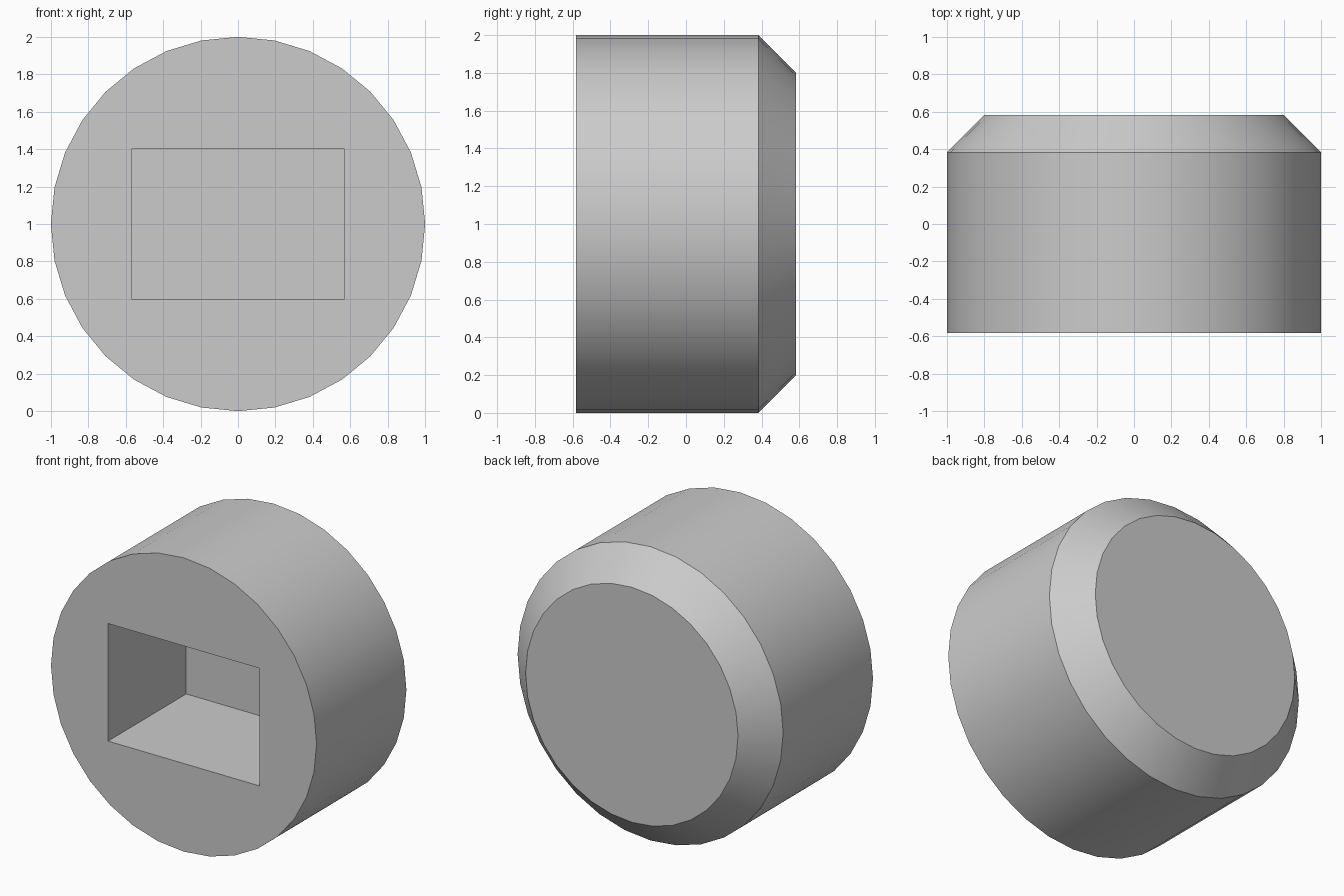
import bpy, bmesh
from math import radians, sin, cos, tau

if "Cube" in bpy.data.objects:
    bpy.data.objects.remove(bpy.data.objects["Cube"])

SIDES = 32
HALF = 0.583      # half depth along y
CHAMFER = 0.2


def add_object(name, bm):
    bmesh.ops.recalc_face_normals(bm, faces=bm.faces)
    mesh = bpy.data.meshes.new(name)
    bm.to_mesh(mesh)
    bm.free()
    ob = bpy.data.objects.new(name, mesh)
    bpy.context.collection.objects.link(ob)
    return ob


# round body: rings lofted along y, chamfered at the back
bm = bmesh.new()
rings = []
for y, r in ((-HALF, 1), (HALF - CHAMFER, 1), (HALF, 1 - CHAMFER)):
    rings.append([bm.verts.new((r * cos(tau * i / SIDES), y, 1 + r * sin(tau * i / SIDES)))
                  for i in range(SIDES)])
for a, b in zip(rings, rings[1:]):
    for i in range(SIDES):
        j = (i + 1) % SIDES
        bm.faces.new((a[i], a[j], b[j], b[i]))
bm.faces.new(rings[0])
bm.faces.new(rings[-1])
body = add_object("round_body", bm)

# rectangular socket cut into the front face
FLOOR_Y = -HALF + 0.84
START_Y = -HALF - 0.3
bm = bmesh.new()
bmesh.ops.create_cube(bm, size=1)
bmesh.ops.scale(bm, vec=(1.14, FLOOR_Y - START_Y, 0.8), verts=bm.verts)
bmesh.ops.translate(bm, vec=(0, (FLOOR_Y + START_Y) / 2, 1), verts=bm.verts)
cutter = add_object("socket_cutter", bm)
cutter.hide_render = True
cutter.display_type = 'WIRE'

mod = body.modifiers.new("socket", 'BOOLEAN')
mod.operation = 'DIFFERENCE'
mod.solver = 'EXACT'
mod.object = cutter

# apply the cut, then smooth the round sides
bpy.context.view_layer.objects.active = body
body.select_set(True)
bpy.ops.object.modifier_apply(modifier=mod.name)
bpy.data.objects.remove(cutter)
bpy.ops.object.shade_smooth_by_angle(angle=radians(30))
